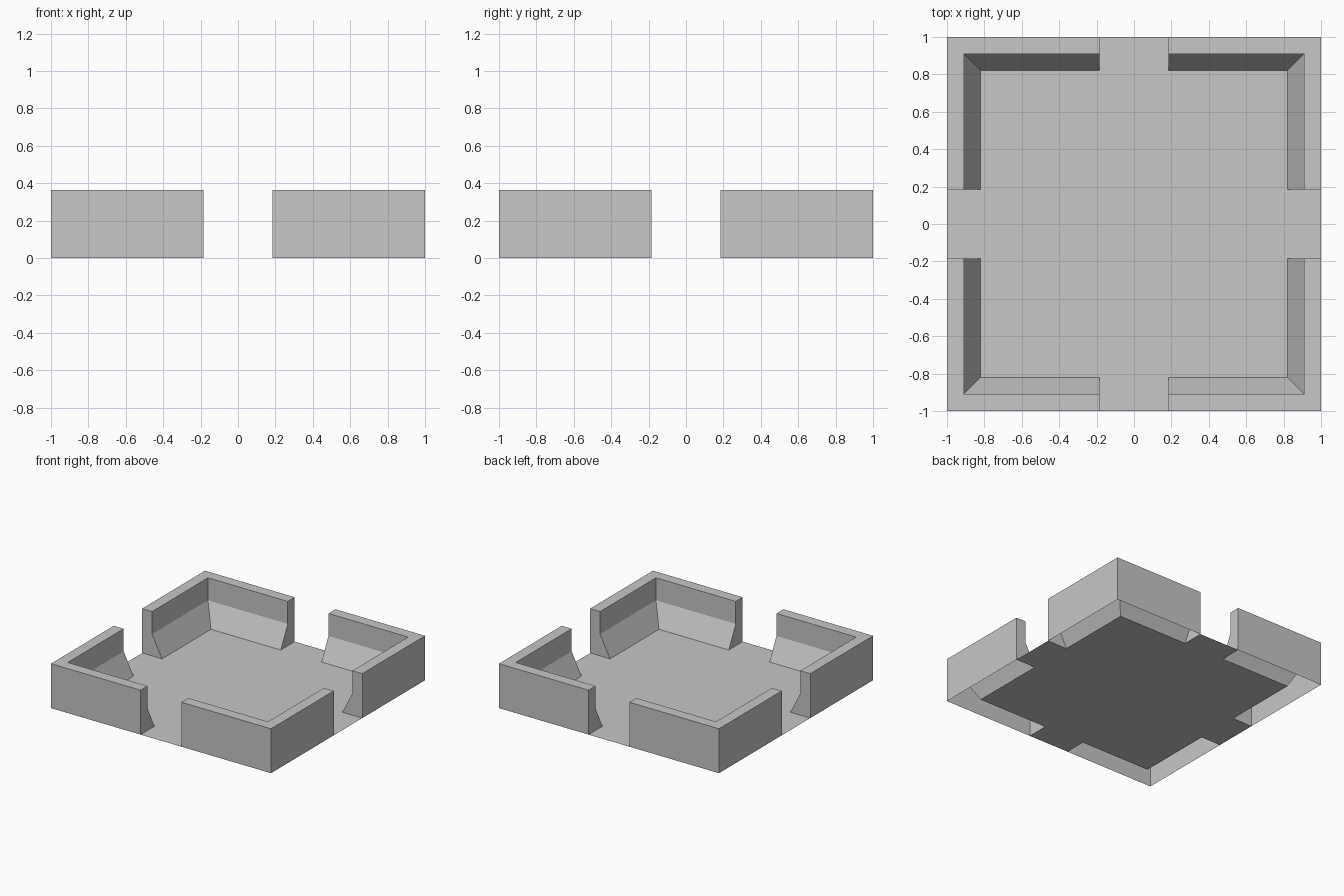
import bpy, bmesh
from math import pi
from mathutils import Matrix

if "Cube" in bpy.data.objects:
    bpy.data.objects.remove(bpy.data.objects["Cube"])

HALF, GAP = 1.0, 0.185      # outer half size, half width of each opening
WALL_H, KNEE = 0.365, 0.18  # wall height, top of the sloped foot
TOP_W, FOOT_W = 0.09, 0.18  # wall thickness at top and at floor

stone = bpy.data.materials.new("stone_grey")
stone.diffuse_color = (0.57, 0.57, 0.57, 1)
stone.use_nodes = True
stone.node_tree.nodes["Principled BSDF"].inputs["Base Color"].default_value = stone.diffuse_color


def finish(name, bm):
    mesh = bpy.data.meshes.new(name)
    bm.to_mesh(mesh)
    bm.free()
    mesh.materials.append(stone)
    obj = bpy.data.objects.new(name, mesh)
    bpy.context.collection.objects.link(obj)


# Wall cross-section: (distance inward from the outer face, height)
profile = [(0, 0), (0, WALL_H), (TOP_W, WALL_H), (TOP_W, KNEE), (FOOT_W, 0)]


def corner_wall(name, angle):
    """L-shaped wall swept round one mitred corner, hollow and open below."""
    bm = bmesh.new()
    stations = [
        [bm.verts.new((GAP, HALF - d, z)) for d, z in profile],
        [bm.verts.new((HALF - d, HALF - d, z)) for d, z in profile],
        [bm.verts.new((HALF - d, GAP, z)) for d, z in profile],
    ]
    for a, b in zip(stations, stations[1:]):
        for i in range(len(profile) - 1):
            bm.faces.new((a[i], b[i], b[i + 1], a[i + 1]))
    # End caps beside the openings
    bm.faces.new(stations[0])
    bm.faces.new(stations[2][::-1])
    bmesh.ops.recalc_face_normals(bm, faces=bm.faces)
    # Make sure the outside is outward on the open shell
    top = max(bm.faces, key=lambda f: f.calc_center_median().z)
    if top.normal.z < 0:
        bmesh.ops.reverse_faces(bm, faces=bm.faces)
    bmesh.ops.rotate(bm, verts=bm.verts, cent=(0, 0, 0),
                     matrix=Matrix.Rotation(angle, 3, 'Z'))
    finish(name, bm)


for k, name in enumerate(["back_right", "back_left", "front_left", "front_right"]):
    corner_wall(name + "_wall", k * pi / 2)

# Thin floor: a square with a doorway tongue on every side
bm = bmesh.new()
inner = HALF - FOOT_W
side = [(inner, -inner), (inner, -GAP), (HALF, -GAP), (HALF, GAP), (inner, GAP)]
outline = []
for k in range(4):
    for x, y in side:
        for _ in range(k):
            x, y = -y, x
        outline.append(bm.verts.new((x, y, 0)))
bm.faces.new(outline)
bm.normal_update()
finish("floor", bm)
